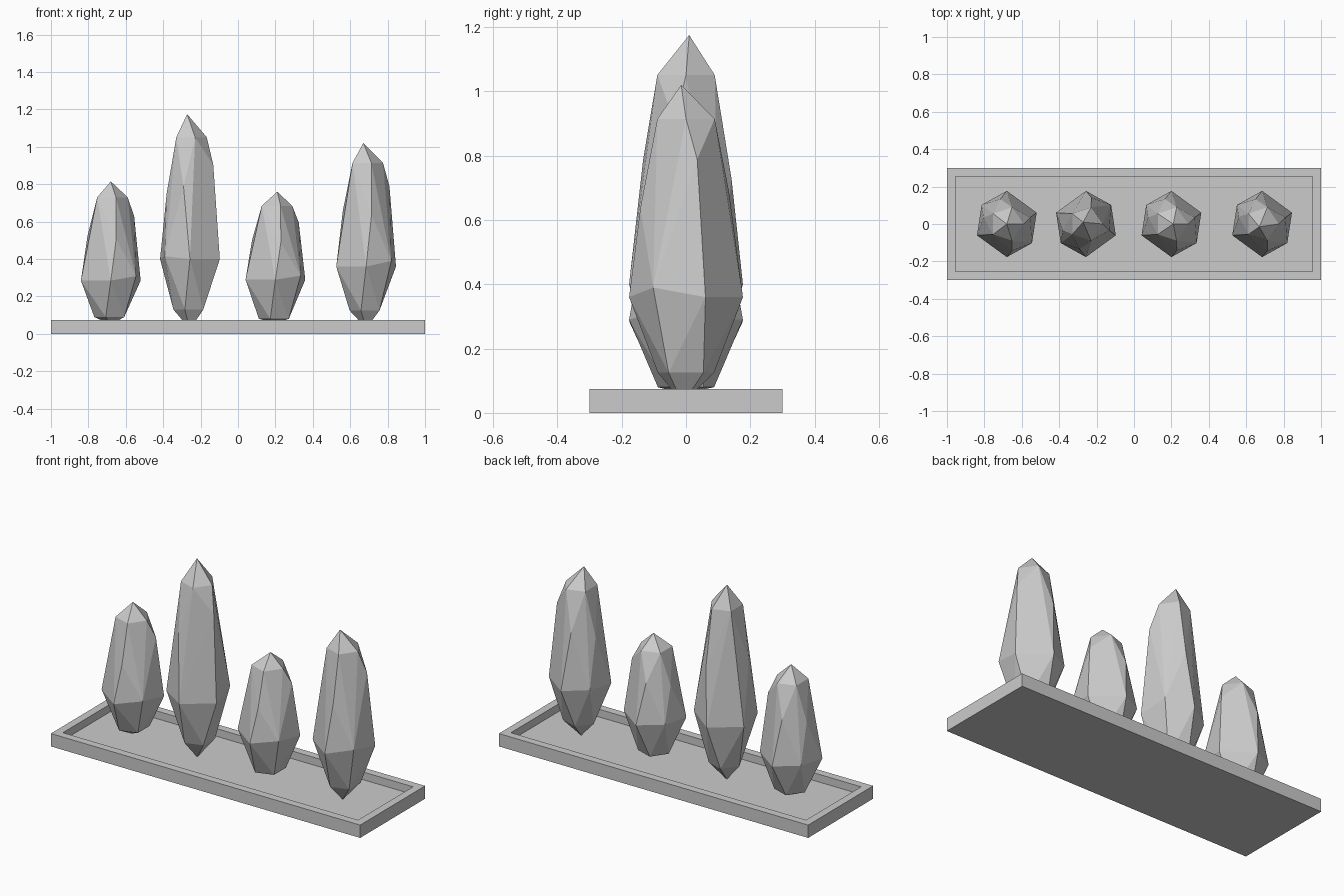
import bpy, bmesh
from math import sin, cos, radians

if "Cube" in bpy.data.objects:
    bpy.data.objects.remove(bpy.data.objects["Cube"])


def finish(bm, name):
    bmesh.ops.recalc_face_normals(bm, faces=bm.faces[:])
    mesh = bpy.data.meshes.new(name)
    bm.to_mesh(mesh)
    bm.free()
    obj = bpy.data.objects.new(name, mesh)
    bpy.context.collection.objects.link(obj)
    return obj


# Tray: a slab with a shallow recess sunk into its top
bm = bmesh.new()
bmesh.ops.create_cube(bm, size=1)
for v in bm.verts:
    v.co = (v.co.x * 2, v.co.y * 0.6, (v.co.z + 0.5) * 0.075)
top = max(bm.faces, key=lambda f: f.calc_center_median().z)
bmesh.ops.inset_region(bm, faces=[top], thickness=0.065)
pit = bmesh.ops.extrude_face_region(bm, geom=[top])["geom"]
bmesh.ops.delete(bm, geom=[top], context='FACES_ONLY')
bmesh.ops.translate(bm, vec=(0, 0, -0.045),
                    verts=[g for g in pit if isinstance(g, bmesh.types.BMVert)])
finish(bm, "tray")

RADIUS = 0.177
# Girdle and shoulder points: angle, radius, height fraction towards the tip
GIRDLE = [(90, 1, 0), (20, 1, 0), (-36, 0.98, 0.045),
          (-90, 1, 0), (-160, 1, 0), (144, 0.98, 0.02)]
SHOULDER = [(15, 0.76, 0.65), (105, 0.78, 0.5), (-78, 0.82, 0.42), (165, 0.76, 0.45)]
CROWN = [(a, 0.53, 0.84) for a in range(0, 360, 72)]


def crystal(name, x, girdle, foot, bottom, tip, tip_offset, flip):
    """Faceted crystal: the convex hull of a few rings of points."""
    bm = bmesh.new()

    def add(angle, r, z):
        a = radians(angle)
        bm.verts.new((x + 0.96 * RADIUS * r * cos(a), flip * RADIUS * r * sin(a), z))

    for angle, r, t in GIRDLE + SHOULDER + CROWN:
        add(angle, r, girdle + t * (tip - girdle))
    for angle in range(36, 360, 72):
        add(angle, 0.52, foot)
    bm.verts.new((x + tip_offset[0], tip_offset[1], tip))
    bm.verts.new((x, -0.01, bottom))
    bmesh.ops.convex_hull(bm, input=bm.verts[:])
    bmesh.ops.delete(bm, geom=[v for v in bm.verts if not v.link_faces], context='VERTS')
    finish(bm, name)


# Row of four crystals
crystal("crystal_left", -0.68, 0.285, 0.09, 0.05, 0.815, (0, 0), 1)
crystal("crystal_tallest", -0.257, 0.40, 0.13, 0.025, 1.175, (-0.015, 0.01), -1)
crystal("crystal_shortest", 0.20, 0.29, 0.08, 0.06, 0.76, (0.01, 0), 1)
crystal("crystal_right", 0.685, 0.36, 0.125, 0.03, 1.02, (-0.015, -0.015), 1)
